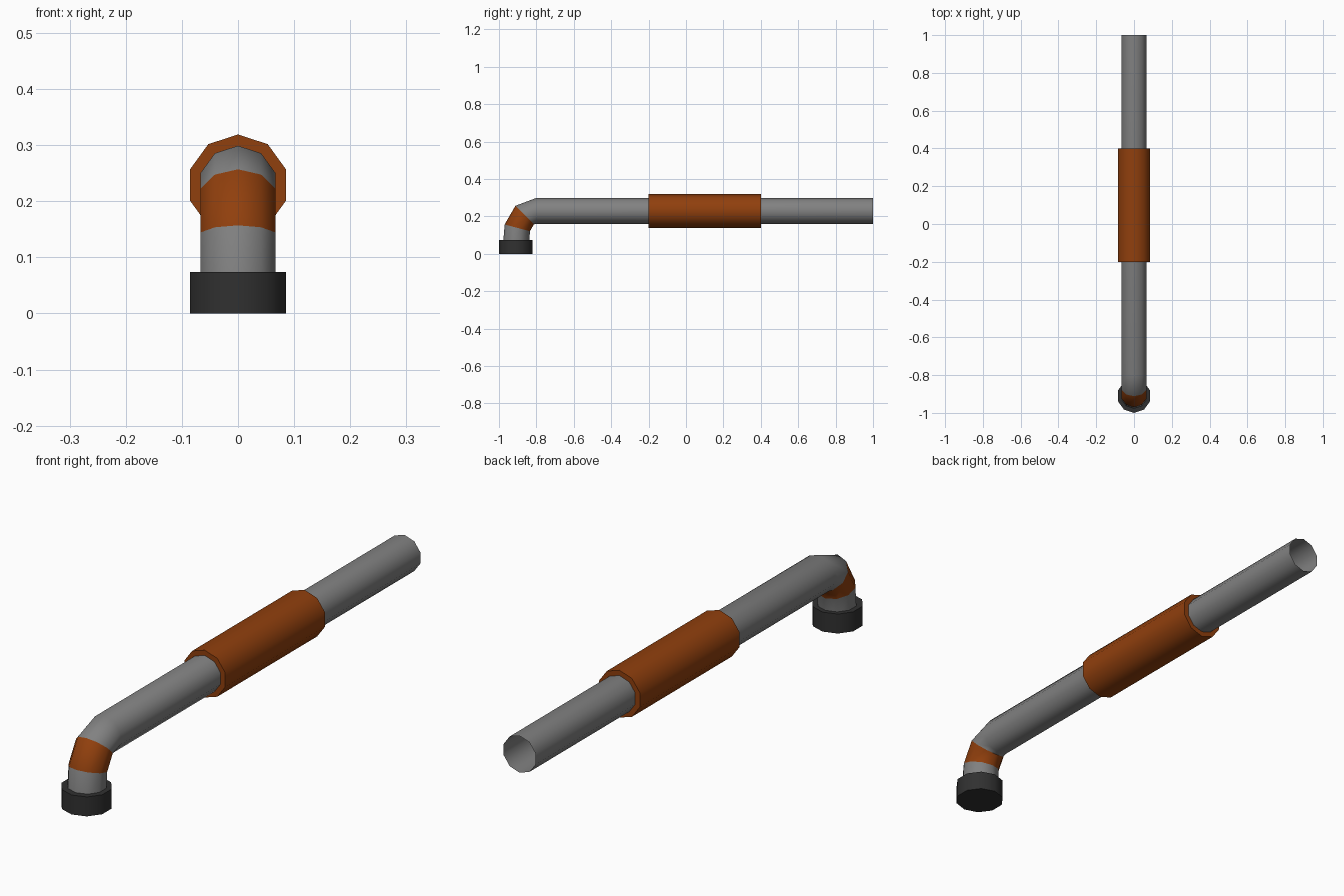
import bpy
import bmesh
from math import cos, sin, radians, tau
from mathutils import Vector

SIDES = 10

default = bpy.data.objects.get("Cube")
if default:
    bpy.data.objects.remove(default, do_unlink=True)


def material(name, color):
    mat = bpy.data.materials.new(name)
    mat.use_nodes = True
    mat.diffuse_color = color
    mat.node_tree.nodes["Principled BSDF"].inputs["Base Color"].default_value = color
    return mat


steel = material("grey steel", (0.22, 0.22, 0.22, 1))
copper = material("rust orange", (0.28, 0.05, 0.004, 1))
rubber = material("black rubber", (0.03, 0.03, 0.03, 1))


def tube(name, radius, stations, materials, capped=False, band=None):
    """Sweep a ring through (y, z, tilt) stations; band is the segment using the second material."""
    bm = bmesh.new()
    rings = []
    for y, z, tilt in stations:
        t = radians(tilt)
        out, side = Vector((0, -cos(t), sin(t))), Vector((1, 0, 0))
        angles = [tau * k / SIDES for k in range(SIDES)]
        rings.append([bm.verts.new(Vector((0, y, z)) + radius * (out * cos(a) + side * sin(a)))
                      for a in angles])
    for i, (low, high) in enumerate(zip(rings, rings[1:])):
        for k in range(SIDES):
            n = (k + 1) % SIDES
            face = bm.faces.new((low[k], low[n], high[n], high[k]))
            face.material_index = int(i == band)
    if capped:
        bm.faces.new(rings[0][::-1])
        bm.faces.new(rings[-1])
    mesh = bpy.data.meshes.new(name)
    bm.to_mesh(mesh)
    bm.free()
    for mat in materials:
        mesh.materials.append(mat)
    obj = bpy.data.objects.new(name, mesh)
    bpy.context.collection.objects.link(obj)
    bpy.ops.object.select_all(action="DESELECT")
    obj.select_set(True)
    bpy.context.view_layer.objects.active = obj
    bpy.ops.object.shade_smooth_by_angle(angle=radians(45))
    return obj


AXIS = 0.229   # height of the straight run
FOOT = -0.91   # y of the downturned end

# Bent pipe, open at the far end, with a coloured band in the elbow
tube("bent_pipe", 0.07,
     [(FOOT, 0.03, 0), (-0.902, 0.139, 15), (-0.8625, 0.2075, 45), (-0.8, AXIS, 90), (1, AXIS, 90)],
     [steel, copper], band=1)

# Thicker sleeve around the middle of the straight run
tube("grip_sleeve", 0.09, [(-0.2, AXIS, 90), (0.4, AXIS, 90)], [copper], capped=True)

# Cap on the downturned end
tube("end_cap", 0.09, [(FOOT, 0, 0), (FOOT, 0.074, 0)], [rubber], capped=True)
